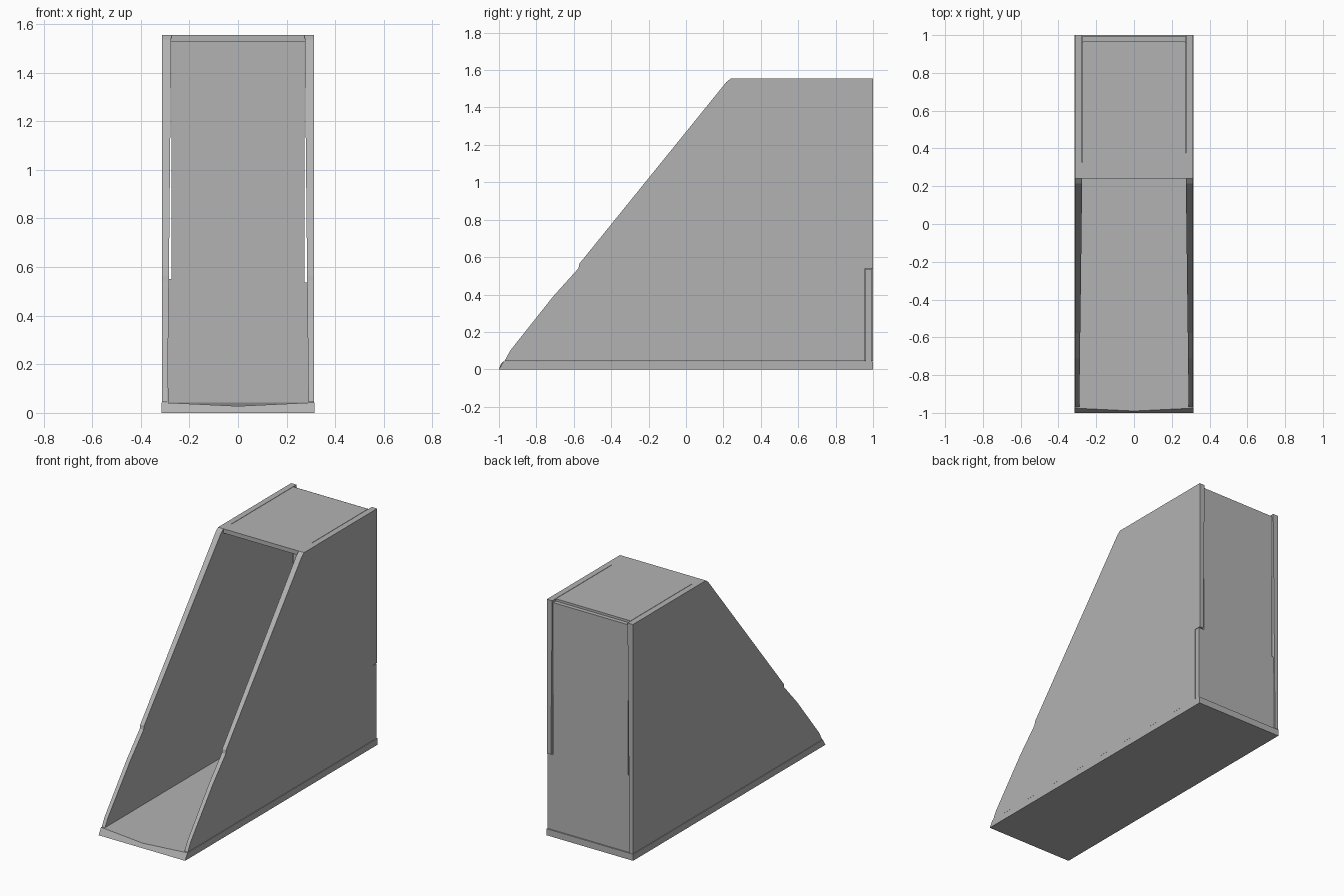
import bpy
import bmesh
from mathutils import Vector

cube = bpy.data.objects.get("Cube")
if cube:
    bpy.data.objects.remove(cube)

grey = bpy.data.materials.new("plain_grey")
grey.use_nodes = True
COLOUR = (0.45, 0.45, 0.45, 1)
grey.diffuse_color = COLOUR
grey.node_tree.nodes["Principled BSDF"].inputs["Base Color"].default_value = COLOUR


def panel(name, outline, axis, low, high, shape=None):
    """Flat board: a 2D outline extruded along one axis from low to high."""
    bm = bmesh.new()
    verts = []
    for point in outline:
        co = list(point)
        co.insert(axis, low)
        verts.append(bm.verts.new(co))
    face = bm.faces.new(verts)
    push = Vector((0, 0, 0))
    push[axis] = high - low
    moved = bmesh.ops.extrude_face_region(bm, geom=[face])["geom"]
    bmesh.ops.translate(bm, vec=push, verts=[g for g in moved if isinstance(g, bmesh.types.BMVert)])
    if shape:
        for v in bm.verts:
            shape(v.co)
    bmesh.ops.recalc_face_normals(bm, faces=bm.faces)
    mesh = bpy.data.meshes.new(name)
    bm.to_mesh(mesh)
    bm.free()
    mesh.materials.append(grey)
    obj = bpy.data.objects.new(name, mesh)
    bpy.context.collection.objects.link(obj)
    return obj


# Side walls: sloped front edge, thinner towards the floor
front_edge = [(-0.97, 0.045), (-0.94, 0.10), (-0.71, 0.39), (-0.575, 0.54),
              (-0.57, 0.565), (0.215, 1.535), (0.24, 1.555), (1, 1.555)]


def taper(co):
    if abs(co.x) < 0.3:
        co.x = (1 if co.x > 0 else -1) * (0.29 - 0.01 * co.z)


panel("left_wall", front_edge + [(1, 0.54), (0.957, 0.54), (0.957, 0.045)],
      0, 0.28, 0.313, taper)
panel("right_wall", front_edge + [(1, 0.045)], 0, -0.28, -0.313, taper)

# Floor with a chamfered, slightly bowed front lip
lip = [(-0.315, -0.985), (0, -1), (0.315, -0.985), (0.315, 1), (-0.315, 1)]


def chamfer(co):
    if co.y < 0:
        if co.z < 0.01:
            co.y = -1
        else:
            co.y += 0.01
            co.z -= 0.015 if co.x == 0 else 0


panel("floor", lip, 2, 0, 0.043, chamfer)

# Top board, with a narrow seam beside each wall towards the back
panel("top_board", [(-0.28, 0.24), (0.28, 0.24), (0.28, 0.36), (0.272, 0.38),
                    (0.272, 0.965), (-0.272, 0.965), (-0.272, 0.33), (-0.28, 0.31)],
      2, 1.527, 1.555)

# Back board, recessed above and wrapping around the left corner below
panel("back_board", [(-0.287, 0.04), (0.313, 0.04), (0.313, 0.537), (0.273, 0.537),
                     (0.273, 1.54), (-0.273, 1.54), (-0.273, 0.55), (-0.287, 0.55)],
      1, 0.96, 0.992)
